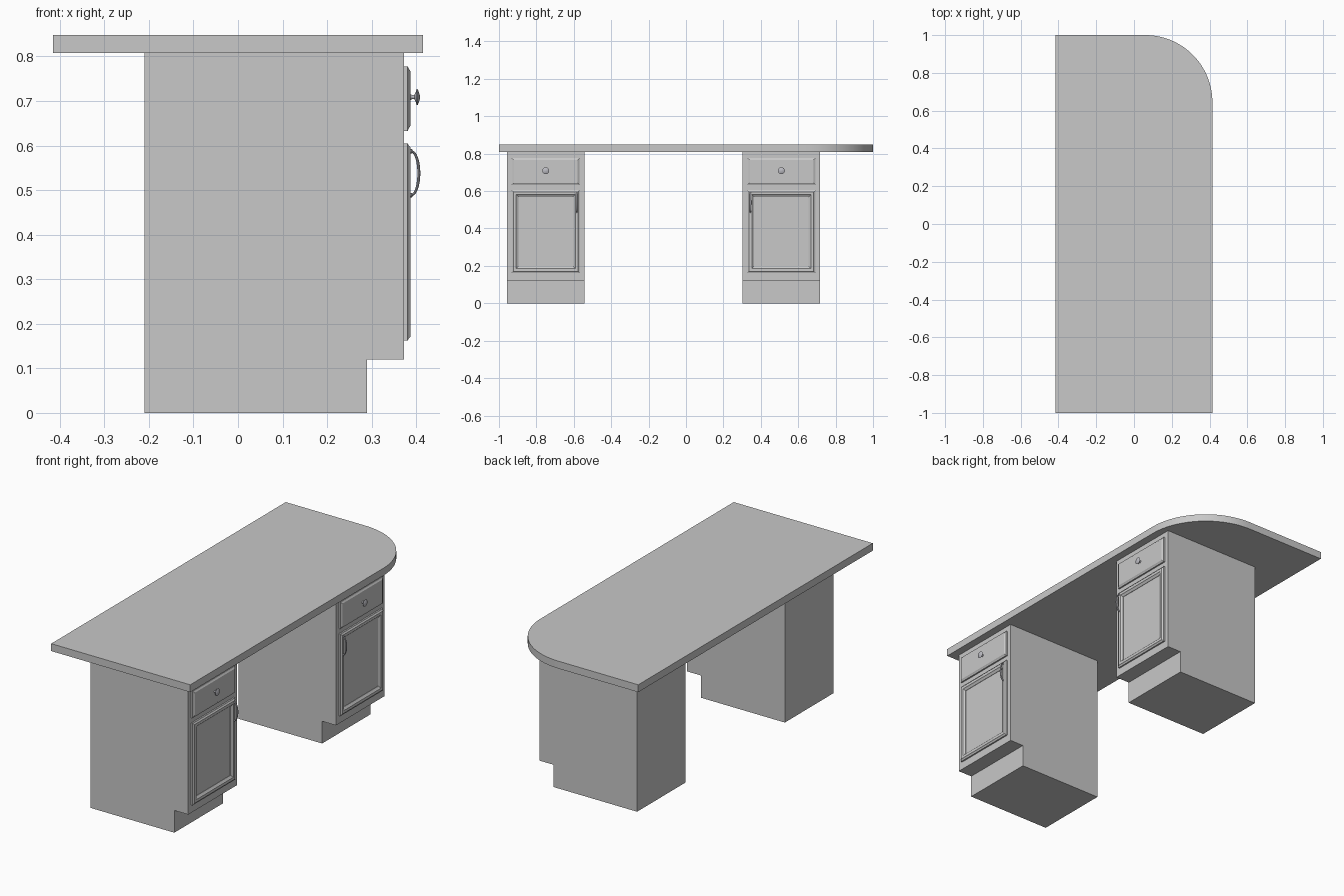
import bpy, bmesh, math
from mathutils import Vector

cube = bpy.data.objects.get("Cube")
if cube:
    bpy.data.objects.remove(cube, do_unlink=True)


def material(name, rgb):
    mat = bpy.data.materials.new(name)
    mat.use_nodes = True
    mat.diffuse_color = (*rgb, 1)
    mat.node_tree.nodes["Principled BSDF"].inputs["Base Color"].default_value = (*rgb, 1)
    return mat


GREY = material("light grey", (0.58, 0.58, 0.58))
METAL = material("grey metal", (0.5, 0.5, 0.54))


def finish(name, bm, mat, smooth=False):
    bmesh.ops.recalc_face_normals(bm, faces=bm.faces)
    mesh = bpy.data.meshes.new(name)
    bm.to_mesh(mesh)
    bm.free()
    mesh.materials.append(mat)
    obj = bpy.data.objects.new(name, mesh)
    bpy.context.collection.objects.link(obj)
    if smooth:
        bpy.ops.object.select_all(action='DESELECT')
        obj.select_set(True)
        bpy.context.view_layer.objects.active = obj
        bpy.ops.object.shade_smooth_by_angle(angle=math.radians(35))
    return obj


def prism(name, points, offset, mat, smooth=False):
    """Extrude a flat outline along an offset."""
    bm = bmesh.new()
    face = bm.faces.new([bm.verts.new(p) for p in points])
    result = bmesh.ops.extrude_face_region(bm, geom=[face], use_keep_orig=True)
    moved = [v for v in result["geom"] if isinstance(v, bmesh.types.BMVert)]
    bmesh.ops.translate(bm, verts=moved, vec=offset)
    return finish(name, bm, mat, smooth)


def loft(name, rings, mat, smooth=False):
    """Skin a series of equal rings and cap both ends."""
    bm = bmesh.new()
    loops = [[bm.verts.new(p) for p in ring] for ring in rings]
    n = len(loops[0])
    for a, b in zip(loops, loops[1:]):
        for i in range(n):
            j = (i + 1) % n
            bm.faces.new((a[i], a[j], b[j], b[i]))
    bm.faces.new(loops[0])
    bm.faces.new(loops[-1])
    return finish(name, bm, mat, smooth)


def panel(name, yc, half, z0, z1, profile):
    """Moulded rectangular front, profile = (inset, x) steps."""
    rings = []
    for d, x in profile:
        a, b = yc - half + d, yc + half - d
        rings.append([(x, a, z0 + d), (x, b, z0 + d), (x, b, z1 - d), (x, a, z1 - d)])
    return loft(name, rings, GREY)


def turned(name, yc, zc, profile, sides=20):
    """Round part about the x axis, profile = (x, radius)."""
    angles = [2 * math.pi * i / sides for i in range(sides)]
    rings = [[(x, yc + r * math.cos(t), zc + r * math.sin(t)) for t in angles]
             for x, r in profile]
    return loft(name, rings, METAL, True)


def pull(name, yc, zc, half, sides=10, steps=16):
    """Arched handle, slimmer towards its feet."""
    rings = []
    for k in range(steps + 1):
        t = math.pi * k / steps
        centre = Vector((0.389 + 0.017 * math.sin(t), yc, zc - half * math.cos(t)))
        tangent = Vector((0.017 * math.cos(t), 0, half * math.sin(t))).normalized()
        side = Vector((0, 1, 0))
        out = tangent.cross(side)
        r = 0.0025 + 0.001 * math.sin(t)
        rings.append([centre + 1.4 * r * math.cos(a) * side + r * math.sin(a) * out
                      for a in (2 * math.pi * i / sides for i in range(sides))])
    return loft(name, rings, METAL, True)


# Worktop with one rounded corner
W, R, ARC = 0.415, 0.355, 24
outline = [(-W, 1, 0.808), (-W, -1, 0.808), (W, -1, 0.808)]
for i in range(ARC + 1):
    t = math.pi / 2 * i / ARC
    outline.append((W - R + R * math.cos(t), 1 - R + R * math.sin(t), 0.808))
prism("worktop", outline, (0, 0, 0.04), GREY, True)

# Two pedestals; their handles sit on the sides facing each other
side_profile = [(-0.21, 0), (0.29, 0), (0.29, 0.12), (0.373, 0.12),
                (0.373, 0.808), (-0.21, 0.808)]
DRAWER = [(0, 0.372), (0, 0.381), (0.005, 0.383), (0.011, 0.387)]
DOOR = [(0, 0.372), (0, 0.381), (0.005, 0.383), (0.009, 0.387), (0.024, 0.387),
        (0.027, 0.384), (0.036, 0.378), (0.036, 0.376)]
KNOB = [(0.386, 0.008), (0.388, 0.006), (0.391, 0.0045), (0.396, 0.005),
        (0.399, 0.011), (0.401, 0.018), (0.403, 0.0185), (0.405, 0.014), (0.408, 0.005)]
FOOT = [(0.386, 0.005), (0.390, 0.005), (0.392, 0.003)]

for label, yc, inner in (("front", -0.75, 1), ("rear", 0.51, -1)):
    prism(label + "_cabinet", [(x, yc - 0.207, z) for x, z in side_profile],
          (0, 0.414, 0), GREY)
    panel(label + "_drawer", yc, 0.182, 0.633, 0.778, DRAWER)
    panel(label + "_door", yc, 0.182, 0.162, 0.605, DOOR)
    turned(label + "_knob", yc, 0.709, KNOB)
    hy = yc + inner * 0.166
    pull(label + "_handle", hy, 0.538, 0.049)
    for end, z in (("lower", 0.489), ("upper", 0.587)):
        turned(label + "_handle_" + end + "_foot", hy, z, FOOT, 12)
